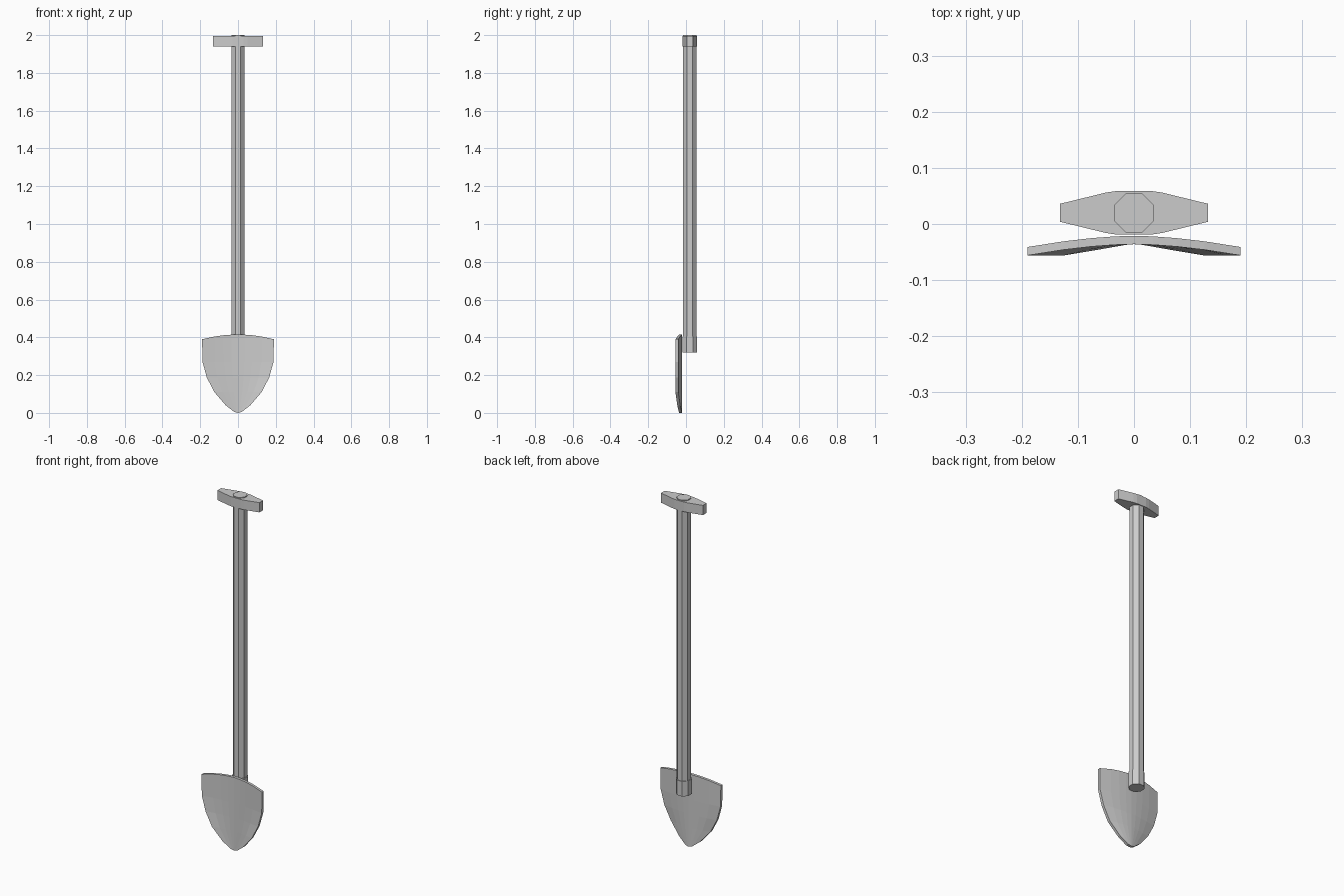
import bpy, bmesh, math

cube = bpy.data.objects.get("Cube")
if cube:
    bpy.data.objects.remove(cube, do_unlink=True)

grey = bpy.data.materials.new("plain grey")
grey.use_nodes = True
grey.diffuse_color = (0.6, 0.6, 0.6, 1)
grey.node_tree.nodes["Principled BSDF"].inputs["Base Color"].default_value = (0.6, 0.6, 0.6, 1)

SHAFT_Y = 0.02


def finish(name, bm):
    bmesh.ops.remove_doubles(bm, verts=bm.verts, dist=1e-5)
    bmesh.ops.recalc_face_normals(bm, faces=bm.faces)
    mesh = bpy.data.meshes.new(name)
    bm.to_mesh(mesh)
    bm.free()
    mesh.materials.append(grey)
    obj = bpy.data.objects.new(name, mesh)
    bpy.context.collection.objects.link(obj)
    return obj


def prism(name, outline, z0, z1):
    """Extrude a plan outline, given around the shaft axis, from z0 to z1."""
    bm = bmesh.new()
    base = bm.faces.new([bm.verts.new((x, SHAFT_Y + y, z0)) for x, y in outline])
    top = bmesh.ops.extrude_face_region(bm, geom=[base])["geom"]
    bmesh.ops.translate(bm, vec=(0, 0, z1 - z0),
                        verts=[v for v in top if isinstance(v, bmesh.types.BMVert)])
    return finish(name, bm)


def octagon(apothem):
    r = apothem / math.cos(math.pi / 8)
    angles = [math.pi / 8 + i * math.pi / 4 for i in range(8)]
    return [(r * math.cos(a), r * math.sin(a)) for a in angles]


# Shaft and the socket at its foot
prism("shaft", octagon(0.035), 0.325, 2.0)
prism("socket", octagon(0.039), 0.32, 0.405)

# Cross grip, tapering towards both ends
half = [(0.132, -0.016), (0.132, 0.016), (0.05, 0.036), (0.03, 0.039)]
quarter = half[1:]
grip = quarter + [(-x, y) for x, y in reversed(quarter)]
grip += [(-x, -y) for x, y in grip]
prism("grip", grip, 1.94, 1.995)

# Blade: dished rows from the top edge down to the point
# Each row: height, half width, forward curl of the rim
rows = [(0.39, 0.19, 0.02), (0.27, 0.188, 0.02), (0.187, 0.165, 0.02),
        (0.11, 0.125, 0.02), (0.04, 0.065, 0.01), (0.005, 0.02, 0.002)]
right_cols = [0.18, 0.4, 0.66, 1]
cols = [-u for u in reversed(right_cols)] + [0] + right_cols
bm = bmesh.new()


def blade_sheet(y_mid):
    sheet = []
    for i, (z, width, curl) in enumerate(rows):
        crown = 0.025 if i == 0 else 0
        drop = 0.005 if i == len(rows) - 1 else 0
        sheet.append([bm.verts.new((u * width, y_mid - curl * abs(u) ** 1.7,
                                    z + crown * (1 - u * u) - drop * (1 - abs(u))))
                      for u in cols])
    for a, b in zip(sheet, sheet[1:]):
        for j in range(len(cols) - 1):
            bm.faces.new((a[j], a[j + 1], b[j + 1], b[j]))
    rim = sheet[0] + [r[-1] for r in sheet[1:]]
    rim += sheet[-1][-2::-1] + [r[0] for r in sheet[-2:0:-1]]
    return rim


front = blade_sheet(-0.036)
back = blade_sheet(-0.021)
for k in range(len(front)):
    n = (k + 1) % len(front)
    bm.faces.new((front[k], front[n], back[n], back[k]))
finish("blade", bm)
